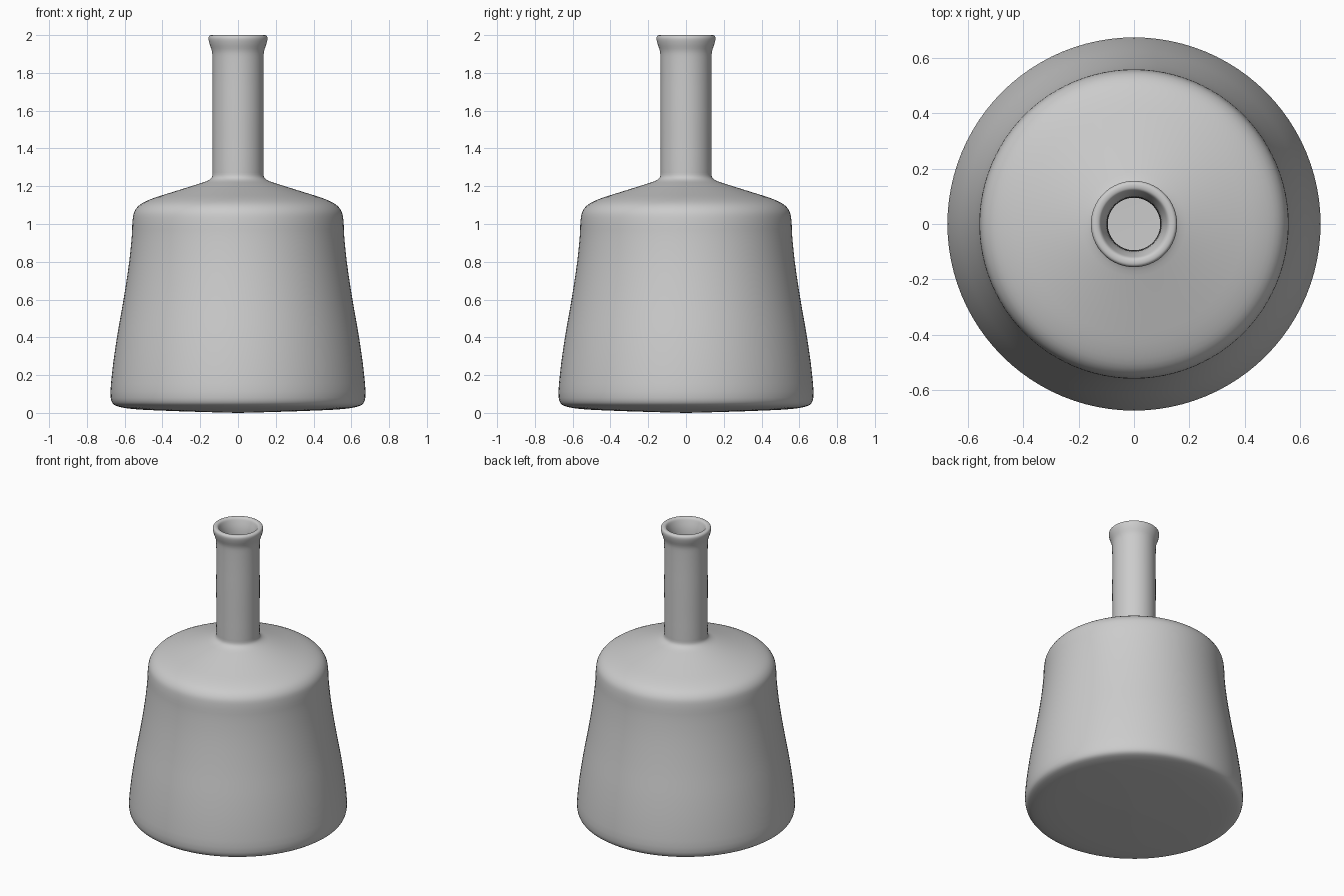
import bpy, bmesh, math
from mathutils import Vector

if "Cube" in bpy.data.objects:
    bpy.data.objects.remove(bpy.data.objects["Cube"])

SEGMENTS = 96

# Outer silhouette (radius, height), from bottom centre to lip
outer = [(0, 0), (0.16, 0.004), (0.40, 0.012), (0.55, 0.02), (0.62, 0.03), (0.66, 0.046),
         (0.674, 0.08), (0.668, 0.2), (0.641, 0.4), (0.606, 0.6), (0.576, 0.8),
         (0.562, 0.94), (0.558, 1.02), (0.549, 1.065), (0.522, 1.1), (0.466, 1.13),
         (0.36, 1.165), (0.21, 1.212), (0.155, 1.232), (0.137, 1.25), (0.135, 1.29),
         (0.135, 1.6), (0.135, 1.87), (0.138, 1.915), (0.151, 1.955), (0.156, 1.985)]
# Rounded lip, then the inner wall back down to the inner floor
inner = [(0.15, 1.997), (0.138, 2.0), (0.125, 1.996), (0.115, 1.975), (0.102, 1.93),
         (0.097, 1.87), (0.096, 1.6), (0.096, 1.28), (0.10, 1.225), (0.13, 1.2),
         (0.20, 1.174), (0.35, 1.127), (0.45, 1.094), (0.50, 1.07), (0.518, 1.02),
         (0.522, 0.94), (0.536, 0.8), (0.566, 0.6), (0.601, 0.4), (0.628, 0.2),
         (0.633, 0.1), (0.61, 0.075), (0.55, 0.06), (0.40, 0.052), (0, 0.04)]


def smooth_path(points, steps=3):
    """Centripetal Catmull-Rom curve through the points."""
    p = [Vector(q) for q in points]
    p = [2 * p[0] - p[1]] + p + [2 * p[-1] - p[-2]]
    out = []
    for a, b, c, d in zip(p, p[1:], p[2:], p[3:]):
        t1 = (b - a).length ** 0.5
        t2 = t1 + (c - b).length ** 0.5
        t3 = t2 + (d - c).length ** 0.5
        for i in range(steps):
            t = t1 + (t2 - t1) * i / steps
            a1 = a.lerp(b, t / t1)
            a2 = b.lerp(c, (t - t1) / (t2 - t1))
            a3 = c.lerp(d, (t - t2) / (t3 - t2))
            b1 = a1.lerp(a2, t / t2)
            b2 = a2.lerp(a3, (t - t1) / (t3 - t1))
            out.append(b1.lerp(b2, (t - t1) / (t2 - t1)))
    return out + [p[-2]]


def lathe(name, profile, material):
    """Spin a closed profile that starts and ends on the axis."""
    bm = bmesh.new()
    first = bm.verts.new((0, 0, profile[0].y))
    last = bm.verts.new((0, 0, profile[-1].y))
    rings = []
    for r, z in profile[1:-1]:
        rings.append([bm.verts.new((r * math.cos(2 * math.pi * i / SEGMENTS),
                                    r * math.sin(2 * math.pi * i / SEGMENTS), z))
                      for i in range(SEGMENTS)])
    for i in range(SEGMENTS):
        j = (i + 1) % SEGMENTS
        bm.faces.new((first, rings[0][j], rings[0][i]))
        bm.faces.new((last, rings[-1][i], rings[-1][j]))
        for lo, hi in zip(rings, rings[1:]):
            bm.faces.new((lo[i], lo[j], hi[j], hi[i]))
    for f in bm.faces:
        f.smooth = True
    mesh = bpy.data.meshes.new(name)
    bm.to_mesh(mesh)
    bm.free()
    mesh.materials.append(material)
    obj = bpy.data.objects.new(name, mesh)
    bpy.context.collection.objects.link(obj)
    return obj


grey = bpy.data.materials.new("plain grey")
grey.diffuse_color = (0.6, 0.6, 0.6, 1)
grey.use_nodes = True
grey.node_tree.nodes["Principled BSDF"].inputs["Base Color"].default_value = grey.diffuse_color

# Hollow bottle
lathe("bottle", smooth_path(outer + inner), grey)
